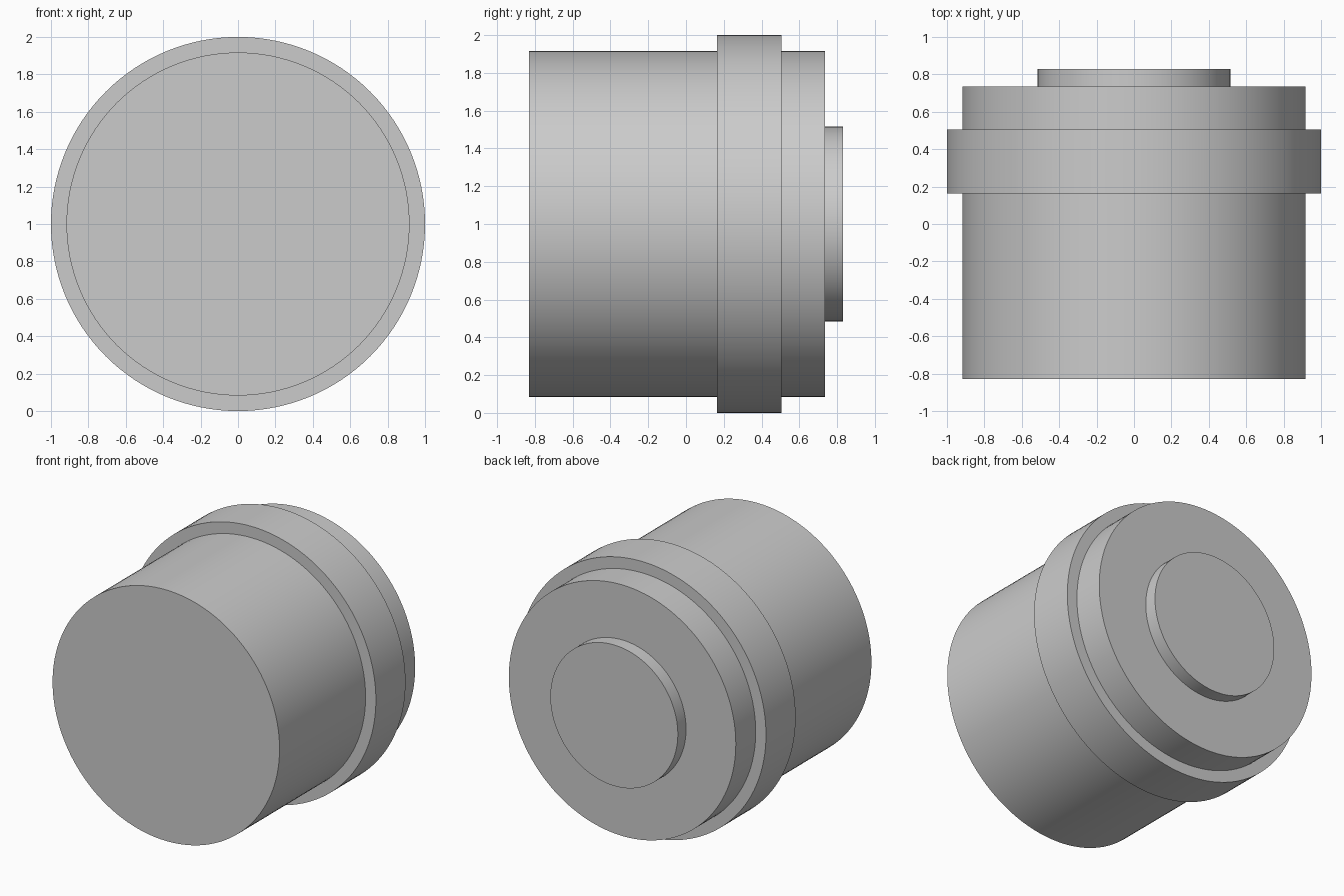
import bpy
import math

SEGMENTS = 128
AXIS_Z = 1.0

cube = bpy.data.objects.get("Cube")
if cube:
    bpy.data.objects.remove(cube, do_unlink=True)

# Single plain grey for the whole model
grey = bpy.data.materials.new("plain_grey")
grey.use_nodes = True
colour = (0.6, 0.6, 0.6, 1.0)
grey.diffuse_color = colour
grey.node_tree.nodes["Principled BSDF"].inputs["Base Color"].default_value = colour


def disc(name, radius, y_front, y_back):
    """Round part lying along the y axis between two depths."""
    bpy.ops.mesh.primitive_cylinder_add(
        vertices=SEGMENTS, radius=radius, depth=y_back - y_front,
        location=(0, (y_front + y_back) / 2, AXIS_Z),
        rotation=(math.pi / 2, 0, 0))
    part = bpy.context.object
    part.name = name
    part.data.materials.append(grey)
    bpy.ops.object.shade_smooth_by_angle(angle=math.radians(30))
    return part


# Main drum, raised collar around it, and small boss on the back
disc("drum_body", 0.917, -0.83, 0.735)
disc("collar", 1.0, 0.163, 0.505)
disc("back_boss", 0.515, 0.70, 0.83)
